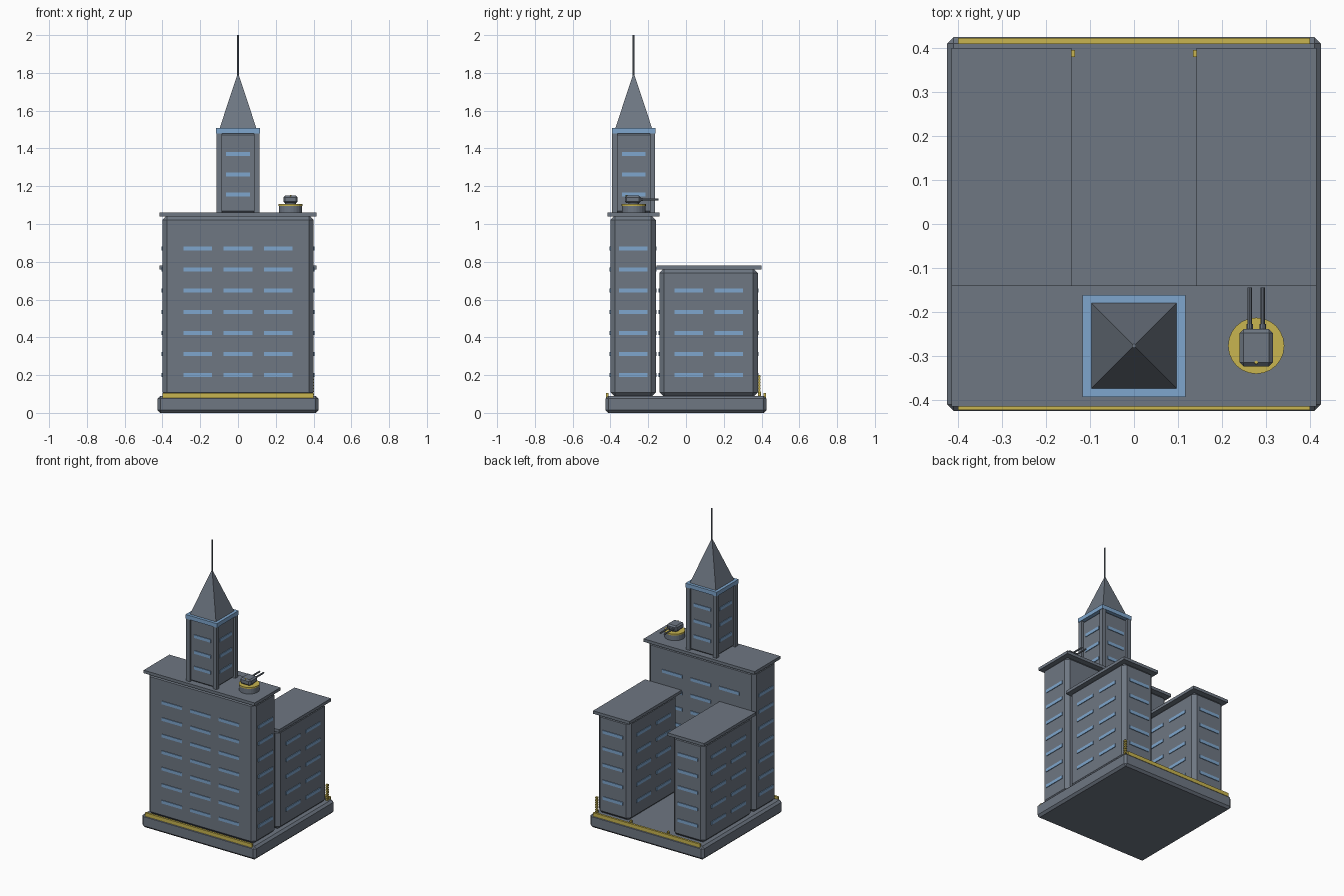
import bpy, bmesh, math
from mathutils import Matrix, Vector

if "Cube" in bpy.data.objects:
    bpy.data.objects.remove(bpy.data.objects["Cube"])


def material(name, rgb):
    m = bpy.data.materials.new(name)
    m.diffuse_color = (*rgb, 1)
    m.use_nodes = True
    m.node_tree.nodes["Principled BSDF"].inputs["Base Color"].default_value = m.diffuse_color
    return m


GREY = material("slate grey", (0.156, 0.184, 0.225))
BLUE = material("window blue", (0.21, 0.38, 0.61))
YELLOW = material("signal yellow", (0.58, 0.46, 0.08))


def finish(name, bm, mat):
    me = bpy.data.meshes.new(name)
    bm.to_mesh(me)
    bm.free()
    me.materials.append(mat)
    ob = bpy.data.objects.new(name, me)
    bpy.context.collection.objects.link(ob)
    return ob


def add_box(bm, lo, hi):
    lo, hi = Vector(lo), Vector(hi)
    mat = Matrix.Translation((lo + hi) / 2) @ Matrix.Diagonal((*(hi - lo), 1))
    bmesh.ops.create_cube(bm, size=1, matrix=mat)


def box(name, lo, hi, mat=GREY, bevel=0):
    bm = bmesh.new()
    add_box(bm, lo, hi)
    if bevel:
        bmesh.ops.bevel(bm, geom=bm.edges[:], offset=bevel, segments=1, affect='EDGES')
    return finish(name, bm, mat)


def cone(name, centre, r1, r2, z0, z1, mat=GREY, sides=24, turn=0, along_y=False):
    bm = bmesh.new()
    m = Matrix.Translation((*centre, (z0 + z1) / 2)) @ Matrix.Rotation(turn, 4, 'Z')
    bmesh.ops.create_cone(bm, cap_ends=True, segments=sides, radius1=r1, radius2=r2,
                          depth=z1 - z0, matrix=m)
    return finish(name, bm, mat)


def windows(name, lo, hi, rows, cols_x, cols_y, width, height=0.021):
    """Window bars on all four sides of the block between the xy corners lo and hi."""
    bm = bmesh.new()
    d, w, h = 0.0045, width / 2, height / 2
    for z in rows:
        for x in cols_x:
            for y in (lo[1], hi[1]):
                add_box(bm, (x - w, y - d, z - h), (x + w, y + d, z + h))
        for y in cols_y:
            for x in (lo[0], hi[0]):
                add_box(bm, (x - d, y - w, z - h), (x + d, y + w, z + h))
    finish(name, bm, BLUE)


rows = [0.20 + 0.1117 * i for i in range(7)]

# plinth with edge strips
box("plinth", (-0.425, -0.425, 0), (0.425, 0.425, 0.09), bevel=0.014)
for side, s in (("front", -1), ("back", 1)):
    a, b = sorted((s * 0.409, s * 0.423))
    box(side + "_edge_strip", (-0.40, a, 0.08), (0.40, b, 0.105), YELLOW)

# main front block
box("main_block", (-0.40, -0.40, 0.085), (0.40, -0.16, 1.045), bevel=0.024)
box("main_roof", (-0.415, -0.415, 1.04), (0.415, -0.14, 1.06))
windows("main_windows", (-0.40, -0.40), (0.40, -0.16), rows,
        (-0.213, 0, 0.213), (-0.28,), 0.152)

# two rear wings
for side, s in (("left", -1), ("right", 1)):
    x0, x1 = sorted((s * 0.16, s * 0.40))
    box(side + "_wing", (x0, -0.14, 0.085), (x1, 0.38, 0.765), bevel=0.024)
    r0, r1 = sorted((s * 0.142, s * 0.415))
    box(side + "_wing_roof", (r0, -0.155, 0.76), (r1, 0.40, 0.78))
    windows(side + "_wing_windows", (x0, -0.14), (x1, 0.38), rows[:5],
            (s * 0.28,), (0.014, 0.226), 0.152)
    # courtyard gate markers
    box(side + "_gate_marker", (s * 0.139 - 0.005, 0.38, 0.085),
        (s * 0.139 + 0.005, 0.396, 0.11), YELLOW)

# stacked marker post on the rear right corner
bm = bmesh.new()
for i in range(7):
    z = 0.092 + i * 0.016
    add_box(bm, (0.388, 0.38, z), (0.402, 0.395, z + 0.011))
add_box(bm, (0.392, 0.384, 0.085), (0.398, 0.391, 0.2))
finish("corner_marker", bm, YELLOW)

# tower with corner pillars, cap, spire and mast
TY = -0.277
box("tower", (-0.10, TY - 0.10, 1.055), (0.10, TY + 0.10, 1.485), bevel=0.014)
for i, (sx, sy) in enumerate(((-1, -1), (1, -1), (1, 1), (-1, 1))):
    x, y = sx * 0.1, TY + sy * 0.1
    box(f"tower_pillar_{i + 1}", (x - 0.014, y - 0.014, 1.06), (x + 0.014, y + 0.014, 1.485))
windows("tower_windows", (-0.10, TY - 0.10), (0.10, TY + 0.10),
        (1.157, 1.263, 1.37), (0,), (TY,), 0.126)
box("tower_cap", (-0.117, TY - 0.116, 1.48), (0.117, TY + 0.116, 1.508), BLUE)
cone("spire", (0, TY), 0.097 * math.sqrt(2), 0.005, 1.508, 1.79, sides=4, turn=math.pi / 4)
cone("mast", (0, TY), 0.005, 0.005, 1.78, 2.0, sides=8)

# roof turret
TX = 0.278
cone("turret_base", (TX, TY), 0.062, 0.062, 1.055, 1.098)
cone("turret_ring", (TX, TY), 0.064, 0.064, 1.096, 1.105, YELLOW)
cone("turret_neck", (TX, TY), 0.028, 0.028, 1.10, 1.115, sides=16)
box("turret_head", (TX - 0.038, TY - 0.047, 1.110), (TX + 0.038, TY + 0.038, 1.150), bevel=0.009)
cone("turret_lamp", (TX, TY - 0.038), 0.004, 0.004, 1.145, 1.153, YELLOW, sides=8)
for side, s in (("left", -1), ("right", 1)):
    x = TX + s * 0.015
    for part, r, y0, y1 in (("barrel", 0.0055, -0.25, -0.145), ("sleeve", 0.008, -0.25, -0.228)):
        ob = cone(f"{side}_{part}", (0, 0), r, r, y0, y1, sides=10)
        # turn the upright cylinder to lie along y
        ob.data.transform(Matrix.Translation((x, 0, 1.129)) @ Matrix.Rotation(-math.pi / 2, 4, 'X'))
